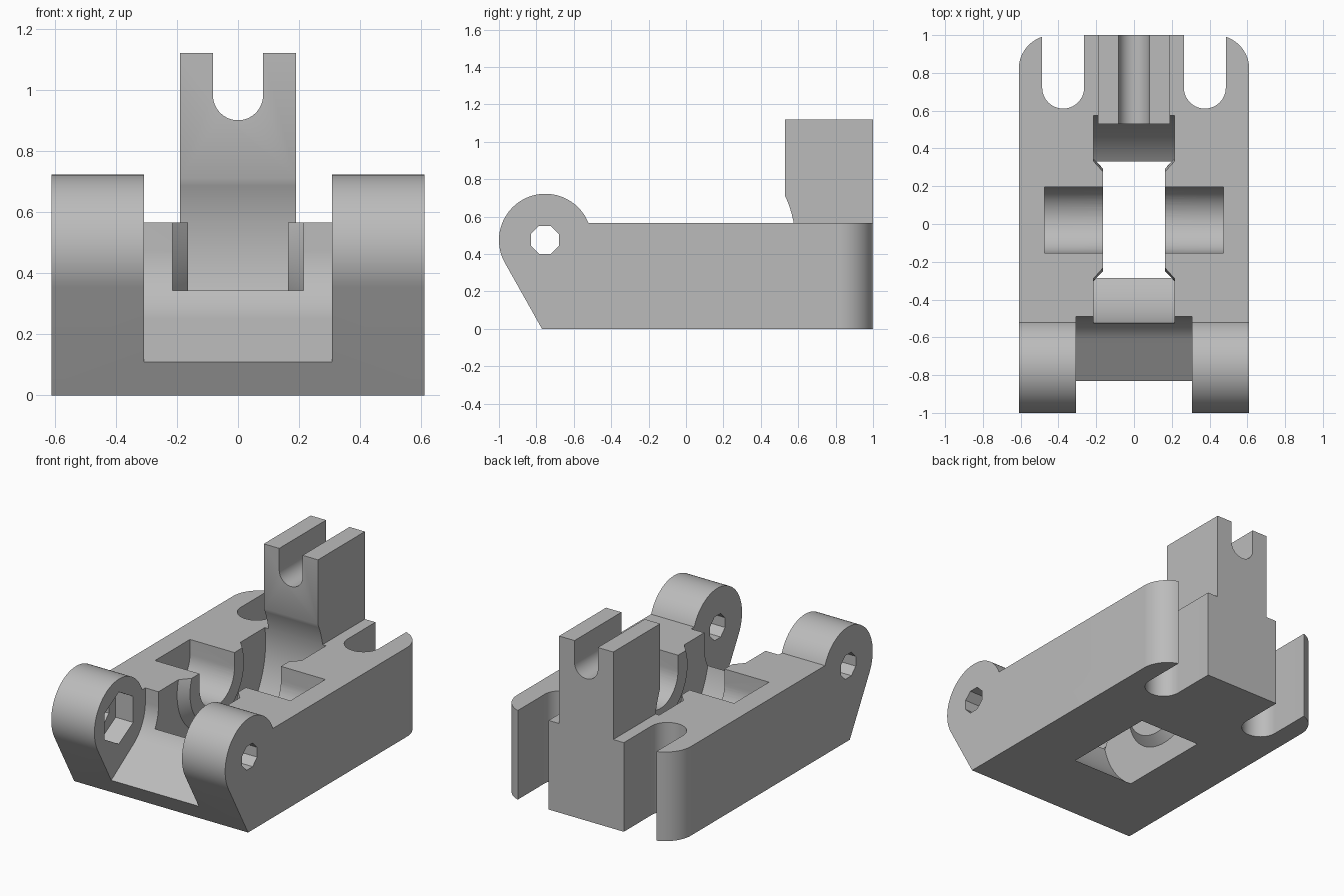
import bpy, bmesh, math
from mathutils import Vector

if "Cube" in bpy.data.objects:
    bpy.data.objects.remove(bpy.data.objects["Cube"], do_unlink=True)

grey = bpy.data.materials.new("plain grey")
grey.use_nodes = True
grey.diffuse_color = (0.5, 0.5, 0.5, 1)
grey.node_tree.nodes["Principled BSDF"].inputs["Base Color"].default_value = (0.5, 0.5, 0.5, 1)

HALF = 0.61             # half width of the body
DECK = 0.565            # height of the deck
PIVOT = (-0.752, 0.474)  # hinge axis (y, z)
HUB = (0.022, 0.47)     # wheel axis (y, z)


def finish(name, bm):
    bmesh.ops.recalc_face_normals(bm, faces=bm.faces)
    mesh = bpy.data.meshes.new(name)
    bm.to_mesh(mesh)
    bm.free()
    mesh.materials.append(grey)
    ob = bpy.data.objects.new(name, mesh)
    bpy.context.collection.objects.link(ob)
    return ob


def arc(c, r, start, end, n=32):
    angles = [math.radians(start + (end - start) * i / n) for i in range(n + 1)]
    return [(c[0] + r * math.cos(a), c[1] + r * math.sin(a)) for a in angles]


def prism(name, pts, axis, lo, hi):
    """Extrude a 2D outline along an axis."""
    place = {"x": lambda a, b, t: (t, a, b),
             "y": lambda a, b, t: (a, t, b),
             "z": lambda a, b, t: (a, b, t)}[axis]
    bm = bmesh.new()
    face = bm.faces.new([bm.verts.new(place(a, b, lo)) for a, b in pts])
    out = bmesh.ops.extrude_face_region(bm, geom=[face])
    shift = Vector(place(0, 0, hi - lo))
    bmesh.ops.translate(bm, vec=shift, verts=[v for v in out["geom"] if isinstance(v, bmesh.types.BMVert)])
    return finish(name, bm)


def box(name, x, y, z):
    return prism(name, [(x[0], y[0]), (x[1], y[0]), (x[1], y[1]), (x[0], y[1])], "z", *z)


def combine(target, other, operation="DIFFERENCE"):
    mod = target.modifiers.new(other.name, "BOOLEAN")
    mod.operation = operation
    mod.solver = "EXACT"
    mod.object = other
    bpy.context.view_layer.objects.active = target
    bpy.ops.object.modifier_apply(modifier=mod.name)
    bpy.data.objects.remove(other, do_unlink=True)


# Body with rounded hinge end
side = [(-0.77, 0), (1, 0), (1, DECK)] + arc(PIVOT, 0.248, 21.5, 209, 48)
body = prism("bracket_body", side, "x", -HALF, HALF)

# Upright post at the back
combine(body, box("post", (-0.19, 0.19), (0.53, 1), (0.3, 1.12)), "UNION")

# Clearance between the hinge lugs
gap = [(-0.83, 0.11)] + arc((-0.755, 0.475), 0.265, -57, 0) + [(-0.49, 1.3), (-1.3, 1.3), (-1.3, -0.195)]
combine(body, prism("hinge_gap", gap, "x", -0.307, 0.307))

# Wheel well, leaving a conical boss on either wall
bm = bmesh.new()
section = [(-0.163, 0), (-0.163, 0.27), (-0.215, 0.325), (-0.215, 0.562)]
section += [(-x, r) for x, r in reversed(section)]
verts = [bm.verts.new((x, HUB[0], HUB[1] + r)) for x, r in section]
edges = [bm.edges.new(pair) for pair in zip(verts, verts[1:])]
bmesh.ops.spin(bm, geom=verts + edges, cent=(0, *HUB), axis=(1, 0, 0),
               angle=math.tau, steps=96, use_merge=False)
bmesh.ops.remove_doubles(bm, verts=bm.verts, dist=0.0005)
combine(body, finish("wheel_well", bm))

# Open axle cradle
cradle = arc(HUB, 0.175, 180, 360) + [(HUB[0] + 0.175, 0.8), (HUB[0] - 0.175, 0.8)]
combine(body, prism("axle_cradle", cradle, "x", -0.475, 0.475))

# Notch in the top of the post
notch = arc((0, 0.982), 0.082, 180, 360) + [(0.082, 1.3), (-0.082, 1.3)]
combine(body, prism("post_notch", notch, "y", 0.3, 1.2))

# Mounting slots and rounded rear corners
for s in (-1, 1):
    slot = arc((0.375, 0.722), 0.111, 180, 360) + [(0.486, 1.2), (0.264, 1.2)]
    corner = arc((0.43, 0.82), 0.18, 0, 90) + [(0.43, 1.2), (0.8, 1.2), (0.8, 0.82)]
    for name, pts in (("slot", slot), ("corner", corner)):
        combine(body, prism(name, [(s * x, y) for x, y in pts], "z", -0.2, 0.9))

# Hinge pin holes and hexagonal nut recess
hole = arc((-0.755, 0.475), 0.081, 22.5, 337.5, 7)
combine(body, prism("pin_hole", hole, "x", -0.8, 0.8))
nut = arc((-0.755, 0.475), 0.165, 30, 330, 5)
combine(body, prism("nut_recess", nut, "x", -0.43, -0.25))

bpy.ops.object.select_all(action="DESELECT")
body.select_set(True)
bpy.context.view_layer.objects.active = body
bpy.ops.object.shade_smooth_by_angle(angle=math.radians(30))
